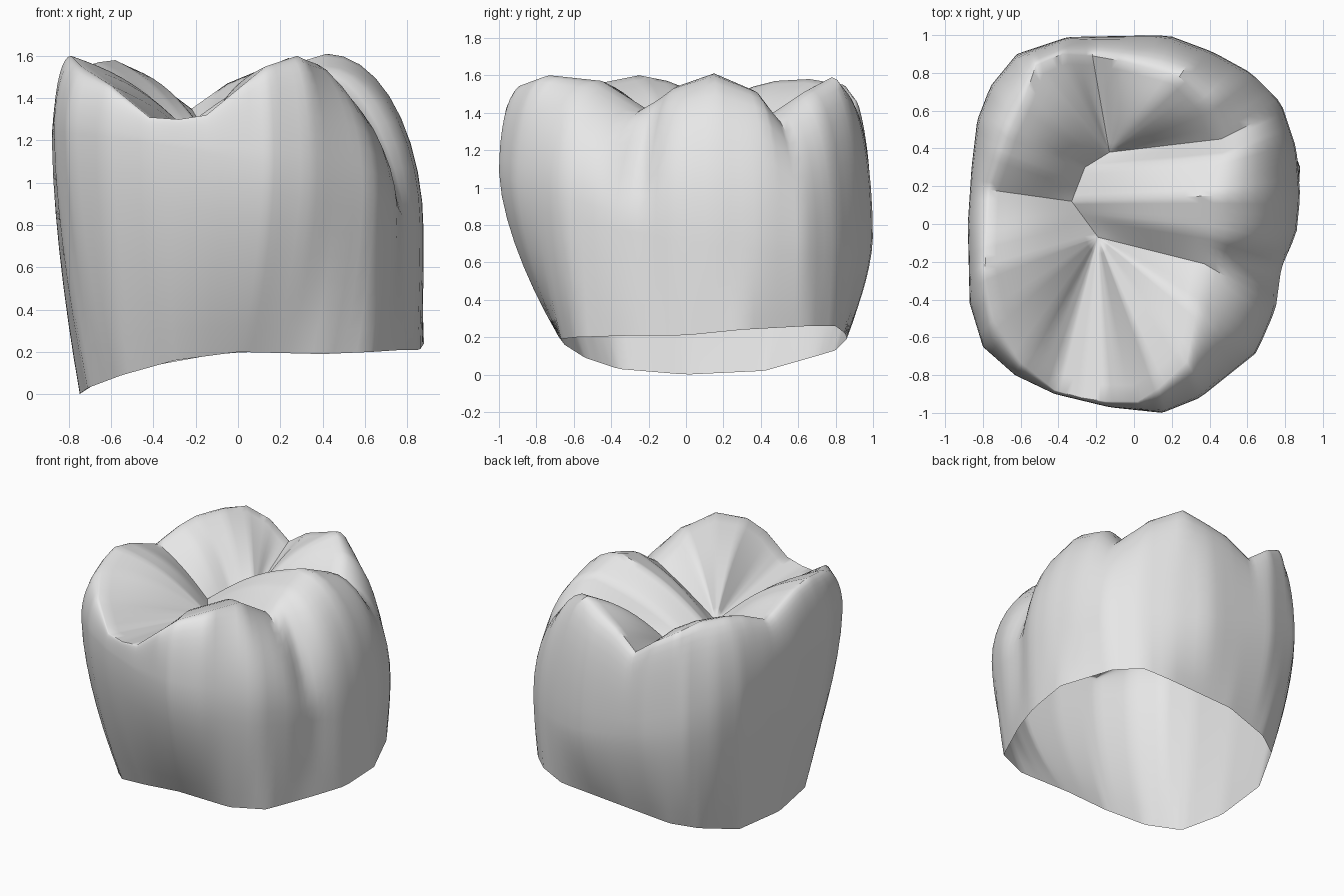
import bpy
import bmesh
from math import atan2, cos, sin, exp, pi, tau, radians
from mathutils import Vector

cube = bpy.data.objects.get("Cube")
if cube:
    bpy.data.objects.remove(cube, do_unlink=True)

CENTRE = Vector((-.2, .12))
VALLEY_HEIGHT = 1.2
WALL_GROOVE_ANGLE = tau - .4
STEPS = 5

# Curved valley between the cusps
VALLEY = [Vector(p) for p in ((-.19, -.07), (-.33, .12), (-.26, .3), (-.13, .38))]

# Rim: x, y, z and the place along the valley that its slope runs down to
RIM = [(.37, -.21, 1.42, 0), (.41, -.05, 1.54, .6), (.42, .15, 1.61, 1),
       (.47, .36, 1.52, 2), (.46, .45, 1.39, 3), (.39, .63, 1.51, 3),
       (.24, .78, 1.59, 3), (-.05, .86, 1.47, 3), (-.22, .89, 1.35, 3),
       (-.38, .9, 1.47, 3), (-.52, .84, 1.55, 3), (-.58, .66, 1.58, 2.5),
       (-.66, .48, 1.57, 2), (-.7, .36, 1.54, 1.5), (-.76, .18, 1.46, 1),
       (-.78, -.1, 1.57, .5), (-.79, -.25, 1.6, 0), (-.74, -.5, 1.55, 0),
       (-.6, -.73, 1.46, 0), (-.42, -.88, 1.31, 0), (-.28, -.92, 1.3, 0),
       (-.15, -.94, 1.32, 0), (.02, -.94, 1.46, 0), (.13, -.87, 1.55, 0),
       (.28, -.73, 1.6, 0), (.33, -.45, 1.57, 0)]
BELLY = [(.88, .15), (.86, .4), (.78, .64), (.62, .8), (.42, .91), (.18, 1),
         (-.35, .99), (-.62, .9), (-.76, .73), (-.83, .55), (-.86, .3),
         (-.88, 0), (-.87, -.42), (-.8, -.65), (-.63, -.8), (-.42, -.9),
         (-.13, -.97), (.15, -1), (.35, -.92), (.65, -.68), (.75, -.45),
         (.78, -.23), (.86, -.05)]
MARGIN = [(.86, 0, .21), (.88, .3, .24), (.73, .66, .26), (.58, .8, .26),
          (.4, .85, .22), (-.1, .86, .19), (-.43, .8, .13), (-.59, .7, .1),
          (-.72, .42, .02), (-.75, 0, 0), (-.71, -.36, .03), (-.55, -.54, .09),
          (-.3, -.65, .16), (0, -.68, .2), (.4, -.67, .19), (.63, -.58, .2),
          (.78, -.24, .21)]


def loop_point(loop, angle):
    """Where a ray from the crown's middle at this angle crosses the loop."""
    ray = Vector((cos(angle), sin(angle)))
    points = [Vector((*p, 0, 0)[:4]) for p in loop]
    for p, q in zip(points, points[1:] + points[:1]):
        before = ray.cross(p.xy - CENTRE)
        after = ray.cross(q.xy - CENTRE)
        if before <= 0 < after:
            hit = p.lerp(q, before / (before - after))
            if ray.dot(hit.xy - CENTRE) > 0:
                return hit


def valley_point(place):
    k = min(int(place), len(VALLEY) - 2)
    p = VALLEY[k].lerp(VALLEY[k + 1], place - k)
    return Vector((p.x, p.y, VALLEY_HEIGHT))


def column(angle):
    """Points from the lower margin, over the belly and rim, to the valley."""
    low, belly, rim = (loop_point(loop, angle) for loop in (MARGIN, BELLY, RIM))
    foot = valley_point(rim.w)
    low, belly, rim = low.to_3d(), belly.to_3d(), rim.to_3d()
    belly.z = .97 - .18 * sin(angle) - .2 * cos(angle)
    inward = Vector((-cos(angle), -sin(angle), 0))
    groove = .08 * exp(-((angle - WALL_GROOVE_ANGLE) / .1) ** 2)
    points = []
    for i in range(7):
        s = i / 7
        p = belly.lerp(low, (1 - s) ** 1.6)
        p.z = low.z + (belly.z - low.z) * s
        points.append(p)
    for i in range(10):
        a = i / 9 * pi / 2
        p = rim.lerp(belly, cos(a))
        p.z = belly.z + (rim.z - belly.z) * sin(a)
        points.append(p + inward * groove * sin(2 * a))
    # Cusp slopes swell, fissures stay straight
    swell = .06 * max(0, min(1, (rim.z - 1.4) / .15))
    for i in range(1, 11):
        p = rim.lerp(foot, i / 10)
        p.z += swell * sin(pi * i / 10)
        points.append(p)
    return points


# Columns pass exactly through every rim corner
corners = [atan2(y - CENTRE.y, x - CENTRE.x) for x, y, *_ in RIM]
angles = []
for a, b in zip(corners, corners[1:] + corners[:1]):
    angles += [(a + (b - a) % tau * k / STEPS) % tau for k in range(STEPS)]

# Skin the columns into a hollow shell, open underneath
bm = bmesh.new()
columns = [[bm.verts.new(p) for p in column(angle)] for angle in angles]
for here, there in zip(columns, columns[1:] + columns[:1]):
    for j in range(len(here) - 1):
        bm.faces.new((here[j], there[j], there[j + 1], here[j + 1]))
bmesh.ops.remove_doubles(bm, verts=bm.verts, dist=.001)

mesh = bpy.data.meshes.new("molar_crown")
bm.to_mesh(mesh)
bm.free()
crown = bpy.data.objects.new("molar_crown", mesh)
bpy.context.collection.objects.link(crown)

# Plain pale grey
grey = bpy.data.materials.new("pale_grey")
grey.use_nodes = True
grey.diffuse_color = (.8, .8, .8, 1)
grey.node_tree.nodes["Principled BSDF"].inputs["Base Color"].default_value = (.8, .8, .8, 1)
mesh.materials.append(grey)

bpy.ops.object.select_all(action="DESELECT")
crown.select_set(True)
bpy.context.view_layer.objects.active = crown
bpy.ops.object.shade_smooth_by_angle(angle=radians(40))
